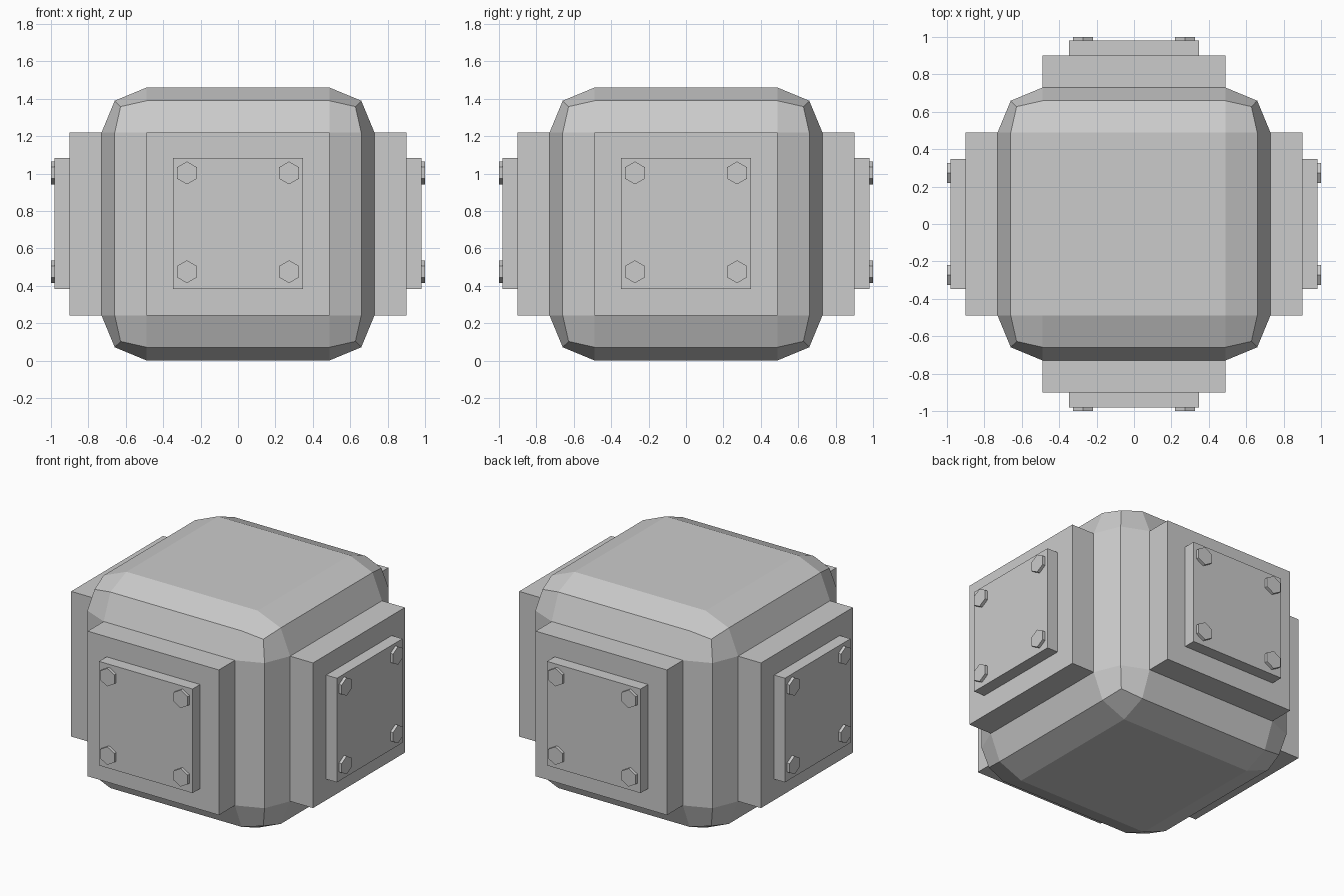
import bpy, bmesh
from math import pi
from mathutils import Matrix, Vector

if "Cube" in bpy.data.objects:
    bpy.data.objects.remove(bpy.data.objects["Cube"])

MID = 0.73  # height of the body centre


def finish(name, bm):
    mesh = bpy.data.meshes.new(name)
    bm.to_mesh(mesh)
    bm.free()
    obj = bpy.data.objects.new(name, mesh)
    bpy.context.collection.objects.link(obj)
    return obj


def box(name, lo, hi, turn=Matrix()):
    lo, hi = Vector(lo), Vector(hi)
    bm = bmesh.new()
    bmesh.ops.create_cube(bm, size=1, matrix=turn @ Matrix.Translation((lo + hi) / 2)
                          @ Matrix.Diagonal((*(hi - lo), 1)))
    return finish(name, bm)


def bolt(name, x, z, turn):
    # hexagonal head with one corner pointing up
    bm = bmesh.new()
    place = Matrix.Translation((x, -0.985, z)) @ Matrix.Rotation(pi / 2, 4, 'X')
    bmesh.ops.create_cone(bm, cap_ends=True, segments=6, radius1=0.061, radius2=0.061,
                          depth=0.03, matrix=turn @ place)
    # put the hexagon's corner on the vertical axis if it is not there already
    top = max(bm.verts, key=lambda v: v.co.z).co.z
    if top - z < 0.057:
        centre = turn @ Vector((x, -0.985, z))
        axis = turn.to_3x3() @ Vector((0, 1, 0))
        bmesh.ops.rotate(bm, verts=bm.verts, cent=centre,
                         matrix=Matrix.Rotation(pi / 6, 3, axis))
    return finish(name, bm)


# Body: cube with two-step rounded edges and corners
body = box("body", (-0.73, -0.73, 0), (0.73, 0.73, 1.46))
bevel = body.modifiers.new("rounding", 'BEVEL')
bevel.width = 0.242
bevel.segments = 2

# Four identical sides: thick pad, cover plate and four bolts
for i, side in enumerate(("front", "right", "back", "left")):
    turn = Matrix.Rotation(i * pi / 2, 4, 'Z')
    box(side + "_pad", (-0.488, -0.90, MID - 0.488), (0.488, -0.60, MID + 0.488), turn)
    box(side + "_cover_plate", (-0.348, -0.98, 0.383), (0.348, -0.88, 1.083), turn)
    for x in (-0.273, 0.273):
        for z in (0.475, 1.003):
            bolt(side + "_bolt", x, z, turn)
